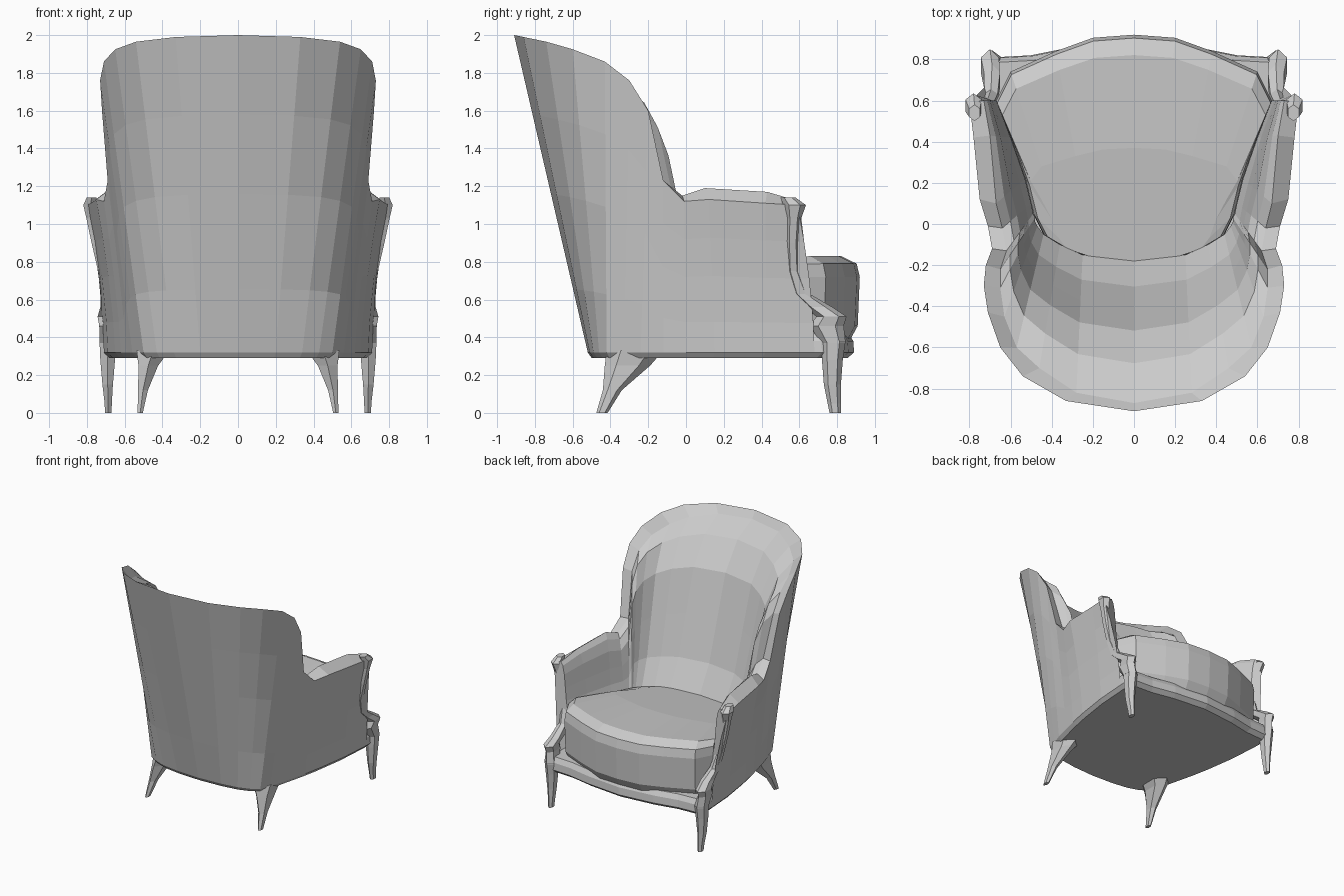
import bpy
import bmesh
import math
from mathutils import Vector

default_cube = bpy.data.objects.get("Cube")
if default_cube:
    bpy.data.objects.remove(default_cube, do_unlink=True)

grey = bpy.data.materials.new("plain_grey")
grey.use_nodes = True
grey.diffuse_color = (0.6, 0.6, 0.6, 1)
grey.node_tree.nodes["Principled BSDF"].inputs["Base Color"].default_value = grey.diffuse_color


def loft(name, sections, closed=False, cap_start=False, cap_end=False):
    """Skin a list of equal-length sections and mirror the result across x."""
    bm = bmesh.new()
    rows = [[bm.verts.new(point) for point in section] for section in sections]
    count = len(rows[0])
    spans = count if closed else count - 1
    for lower, upper in zip(rows, rows[1:]):
        for i in range(spans):
            j = (i + 1) % count
            bm.faces.new((lower[i], lower[j], upper[j], upper[i]))
    if cap_start:
        bm.faces.new(rows[0][::-1])
    if cap_end:
        bm.faces.new(rows[-1])
    bmesh.ops.remove_doubles(bm, verts=bm.verts, dist=0.0005)
    bmesh.ops.recalc_face_normals(bm, faces=bm.faces)
    mesh = bpy.data.meshes.new(name)
    bm.to_mesh(mesh)
    bm.free()
    mesh.materials.append(grey)
    obj = bpy.data.objects.new(name, mesh)
    bpy.context.collection.objects.link(obj)
    mirror = obj.modifiers.new("Mirror", 'MIRROR')
    mirror.merge_threshold = 0.001
    return obj


def post(name, stations, sides=6):
    """Tapered post from stations of (x, y, z, half width, half depth)."""
    sections = []
    for x, y, z, width, depth in stations:
        ring = []
        for i in range(sides):
            angle = math.tau * (i + 0.5) / sides
            ring.append((x + width * math.cos(angle), y + depth * math.sin(angle), z))
        sections.append(ring)
    return loft(name, sections, closed=True, cap_start=True, cap_end=True)


# Guide lines of the upholstered shell, from the back centre round to the arm front
base_line = [(0, -.52), (.2, -.51), (.34, -.49), (.43, -.46), (.5, -.42), (.53, -.33),
             (.56, -.24), (.59, -.12), (.62, 0), (.65, .15), (.69, .42), (.71, .68)]
outer_rim = [(0, -.91, 2), (.33, -.86, 1.99), (.54, -.74, 1.965), (.65, -.6, 1.925),
             (.71, -.43, 1.86), (.73, -.3, 1.76), (.72, -.2, 1.6), (.69, -.12, 1.23),
             (.71, -.01, 1.12), (.75, .12, 1.13), (.78, .42, 1.11), (.8, .59, 1.1)]
inner_rim = [(0, -.87, 1.94), (.28, -.82, 1.93), (.46, -.7, 1.9), (.57, -.6, 1.85),
             (.63, -.45, 1.8), (.65, -.31, 1.72), (.65, -.22, 1.58), (.62, -.13, 1.23),
             (.64, -.02, 1.15), (.67, .1, 1.19), (.7, .43, 1.17), (.73, .6, 1.12)]
seat_line = [(0, -.18), (.25, -.15), (.36, -.1), (.44, -.05), (.47, -.01), (.48, .01),
             (.48, .03), (.49, .05), (.5, .1), (.53, .22), (.6, .42), (.67, .6)]
padding = [(1, 1), (.92, .72), (.74, .49), (.45, .33), (.18, .18), (0, 0)]


def rise(foot, top, height, lean):
    """Point part way up from foot to top, with its own sideways lean."""
    return (foot.x + (top.x - foot.x) * lean,
            foot.y + (top.y - foot.y) * lean,
            foot.z + (top.z - foot.z) * height)


shell = []
for i, (b, o, n, s) in enumerate(zip(base_line, outer_rim, inner_rim, seat_line)):
    foot, top = Vector((*b, .32)), Vector(o)
    crest, seat = Vector(n), Vector((*s, .74))
    flare = 1 + max(0, i - 6) * .15
    column = [rise(foot, top, h, h ** flare) for h in (0, .2, .5, .75, 1)]
    column += [rise(seat, crest, h, lean) for h, lean in padding]
    column.append((s[0], s[1], .38))
    shell.append(column)
loft("back_and_arms", shell, cap_end=True)

# Seat frame with a bowed front apron
frame_line = base_line[:-1] + [(.71, .72), (.68, .81), (.5, .82), (.3, .86), (0, .89)]
loft("seat_frame", [[(x * k, y * k, z) for x, y in frame_line]
                    for z, k in ((.29, .96), (.32, 1), (.38, .995), (.42, .97))],
     cap_start=True, cap_end=True)

# Domed seat cushion, lower towards the back
cushion_line = [(0, .92), (.2, .905), (.38, .84), (.6, .74), (.67, .6), (.6, .42),
                (.53, .22), (.49, .05), (.44, -.05), (.36, -.1), (.25, -.15), (0, -.18)]
layers = []
for z, k in ((.36, .94), (.46, .99), (.72, 1), (.79, .985), (.83, .91), (.84, .5)):
    layer = []
    for x, y in cushion_line:
        depth = (y + .18) * k - .18
        drop = .1 * (1 - min(1, (depth + .18) / .8)) if z > .7 else 0
        layer.append((x * (1 + k) / 2, depth, z - drop))
    layers.append(layer)
loft("seat_cushion", layers, cap_end=True)

# Carved arm fronts with a scroll, sweeping down to the knees
post("arm_post", [(.775, .54, 1.14, .03, .04), (.78, .575, 1.1, .045, .06),
                  (.768, .57, 1.03, .04, .04), (.745, .565, .9, .035, .035),
                  (.712, .57, .75, .033, .035), (.695, .61, .63, .037, .045),
                  (.69, .7, .56, .045, .075), (.7, .77, .51, .05, .08),
                  (.7, .745, .46, .04, .09), (.69, .78, .37, .05, .065)])

# Legs
post("front_leg", [(.69, .78, .38, .05, .065), (.69, .775, .28, .045, .055),
                   (.69, .775, .15, .032, .045), (.687, .785, .05, .022, .035),
                   (.687, .79, 0, .02, .03)])
post("back_leg", [(.45, -.27, .33, .1, .15), (.475, -.31, .25, .06, .12),
                  (.503, -.39, .12, .03, .05), (.518, -.445, 0, .016, .03)])
